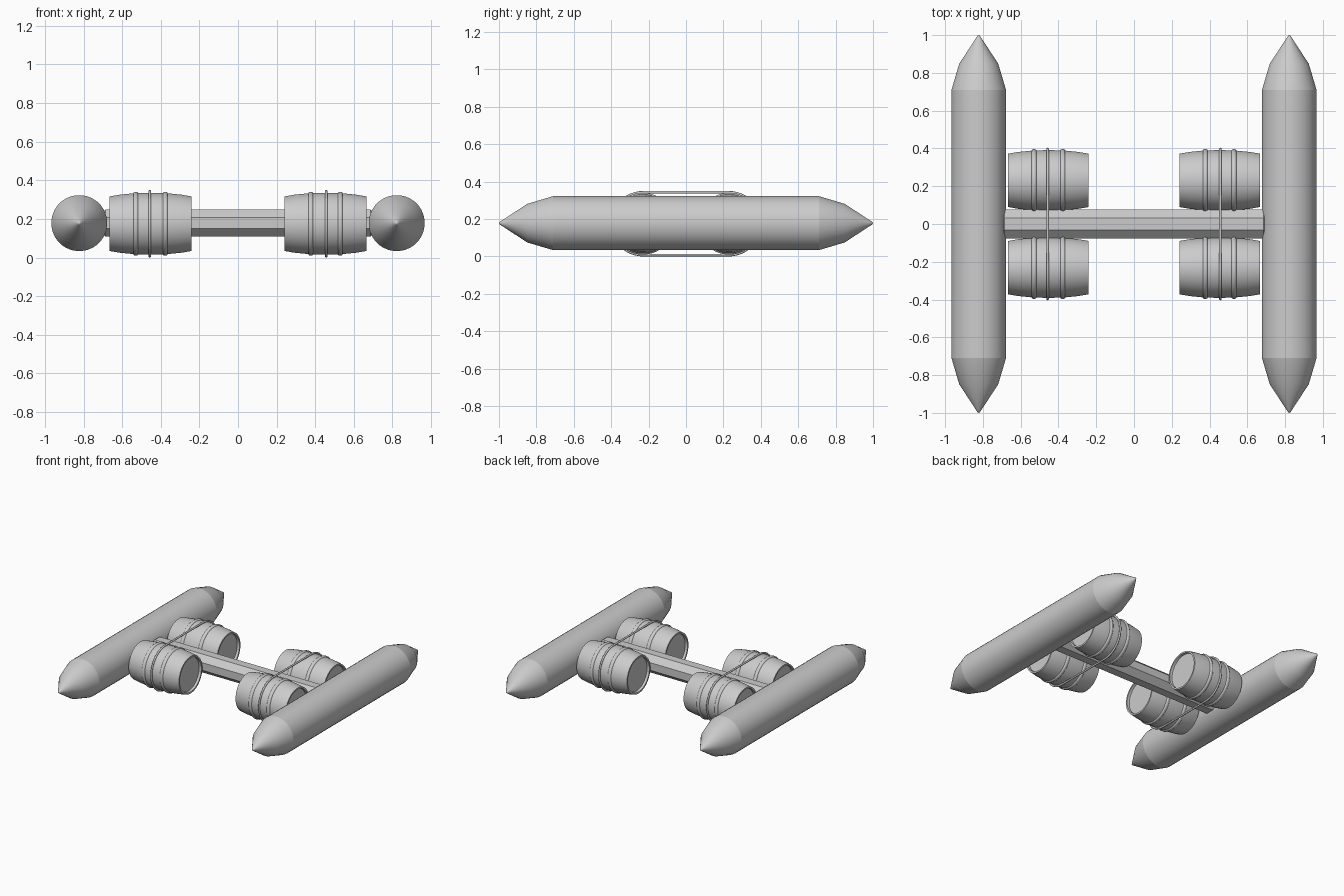
import bpy, bmesh
from math import pi, sin, cos, radians
from mathutils import Matrix

if "Cube" in bpy.data.objects:
    bpy.data.objects.remove(bpy.data.objects["Cube"])

ZC = 0.175  # common axis height


def finish(bm, name, loc, angle=30):
    bmesh.ops.recalc_face_normals(bm, faces=bm.faces)
    me = bpy.data.meshes.new(name)
    bm.to_mesh(me)
    bm.free()
    ob = bpy.data.objects.new(name, me)
    ob.location = loc
    bpy.context.collection.objects.link(ob)
    bpy.ops.object.select_all(action='DESELECT')
    ob.select_set(True)
    bpy.context.view_layer.objects.active = ob
    bpy.ops.object.shade_smooth_by_angle(angle=radians(angle))
    return ob


def lathe(name, profile, loc, axis='X', n=32, squash=1.0, closed=False, angle=30):
    """Revolve (position, radius) points about the X or Y axis."""
    bm = bmesh.new()
    rings = []
    for p, r in profile:
        if r == 0:
            rings.append([bm.verts.new((p, 0, 0))] * n)
            continue
        a0 = pi / n
        rings.append([bm.verts.new((p, squash * r * cos(a0 + 2 * pi * i / n),
                                    r * sin(a0 + 2 * pi * i / n))) for i in range(n)])
    pairs = list(zip(rings, rings[1:]))
    if closed:
        pairs.append((rings[-1], rings[0]))
    for a, b in pairs:
        for i in range(n):
            j = (i + 1) % n
            bm.faces.new(list(dict.fromkeys((a[i], a[j], b[j], b[i]))))
    if axis == 'Y':
        bm.transform(Matrix.Rotation(pi / 2, 4, 'Z'))
    return finish(bm, name, loc, angle)


def rope_loop(name, loc, half, r, thick):
    """Thin rope around two barrels, following a stadium path in YZ."""
    cu = bpy.data.curves.new(name, 'CURVE')
    cu.dimensions = '3D'
    cu.bevel_depth = thick
    cu.bevel_resolution = 2
    pts = []
    for side in (1, -1):
        for i in range(25):
            a = -pi / 2 + pi * i / 24
            pts.append((0, side * (half + r * cos(a)), side * r * sin(a), 1))
    sp = cu.splines.new('POLY')
    sp.points.add(len(pts) - 1)
    for p, co in zip(sp.points, pts):
        p.co = co
    sp.use_cyclic_u = True
    ob = bpy.data.objects.new(name, cu)
    ob.location = loc
    bpy.context.collection.objects.link(ob)


# Crossbeam: octagonal bar with chamfered ends
beam = [(-0.695, 0), (-0.695, 0.066), (-0.685, 0.076), (0.685, 0.076), (0.695, 0.066), (0.695, 0)]
lathe("crossbeam", beam, (0, 0, ZC + 0.003), n=8, squash=1.08)

# Barrel: bulging staves with recessed lids
staves = [(-0.213, 0.142), (-0.16, 0.151), (-0.08, 0.159), (0, 0.161),
          (0.08, 0.159), (0.16, 0.151), (0.213, 0.142)]
barrel = ([(-0.195, 0), (-0.195, 0.128), (-0.213, 0.13)] + staves
          + [(0.213, 0.13), (0.195, 0.128), (0.195, 0)])
hoop = [(-0.014, 0.155), (-0.011, 0.163), (-0.005, 0.166), (0.005, 0.166), (0.011, 0.163), (0.014, 0.155)]
nose = [(0.71, 0.145), (0.848, 0.104), (0.985, 0.014), (0.997, 0.006), (1.0, 0)]

for s, side in ((-1, "left"), (1, "right")):
    # Pontoon tube and pointed noses
    x = s * 0.822
    lathe(side + "_pontoon", [(-0.71, 0.145), (0.71, 0.145)], (x, 0, ZC + 0.003), 'Y')
    for e, end in ((-1, "front"), (1, "back")):
        lathe(f"{side}_{end}_nose", [(e * p, r) for p, r in nose], (x, 0, ZC + 0.003), 'Y', angle=60)
        # Barrels with two hoops each
        y = e * 0.231
        lathe(f"{side}_{end}_barrel", barrel, (s * 0.453, y, ZC))
        for d in (-0.076, 0.076):
            lathe(f"{side}_{end}_hoop", hoop, (s * 0.453 + d, y, ZC), closed=True, angle=50)
    # Rope lashing the pair of barrels to the beam
    rope_loop(side + "_rope", (s * 0.457, 0, ZC), 0.229, 0.168, 0.007)
